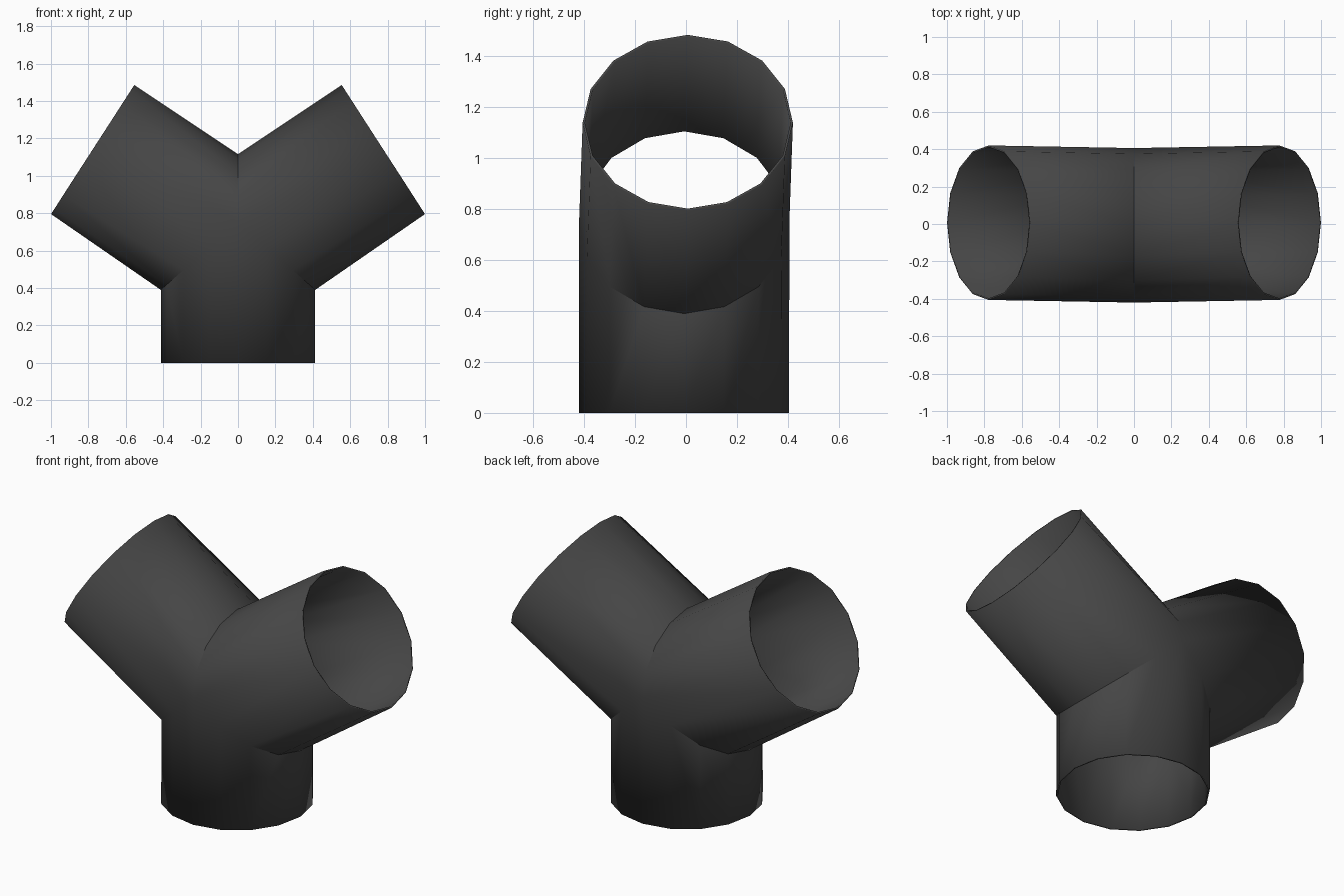
import bpy, bmesh
from math import sin, cos, tau

if "Cube" in bpy.data.objects:
    bpy.data.objects.remove(bpy.data.objects["Cube"])

SIDES = 16
R = 0.413          # pipe radius
CROTCH_Z = 0.75    # height where the three pipes meet on each side


def seam_point(a):
    """Where a branch starts: upper half joins its twin, lower half the stem."""
    c, y = cos(a), R * sin(a) - 0.007
    if c > -1e-6:
        return (0.0, y, CROTCH_Z + 0.365 * c)
    return (-R * c, y, CROTCH_Z + 0.36 * c)


def end_point(a):
    """Open end of a tilted branch."""
    return (0.777 - 0.2225 * cos(a), R * sin(a) + 0.007, 1.14 + 0.345 * cos(a))


def stem_point(a):
    """Bottom rim of the stem."""
    c = -cos(a)
    return (R * c if c > 1e-6 else 0.0, R * sin(a) - 0.008, 0.0)


bm = bmesh.new()


def bridge(fa, fb, steps, side):
    """Strip of quads between two point functions, on the given x side."""
    angles = [tau * i / SIDES for i in steps]
    rows = [[bm.verts.new((p[0] * side, p[1], p[2])) for p in map(f, angles)]
            for f in (fa, fb)]
    for i in range(len(angles) - 1):
        bm.faces.new((rows[0][i], rows[0][i + 1], rows[1][i + 1], rows[1][i]))


# two branches and the two halves of the stem
for side in (1, -1):
    bridge(seam_point, end_point, range(SIDES + 1), side)
    bridge(seam_point, stem_point, range(SIDES // 4, 3 * SIDES // 4 + 1), side)

bmesh.ops.remove_doubles(bm, verts=bm.verts, dist=0.0005)
bmesh.ops.recalc_face_normals(bm, faces=bm.faces)
outward = 0
for f in bm.faces:
    c = f.calc_center_median()
    if c.z < 0.4:
        outward += f.normal.x * c.x + f.normal.y * c.y
if outward < 0:
    bmesh.ops.reverse_faces(bm, faces=bm.faces)

mesh = bpy.data.meshes.new("y_pipe")
bm.to_mesh(mesh)
bm.free()
pipe = bpy.data.objects.new("y_pipe", mesh)
bpy.context.collection.objects.link(pipe)

# smooth round walls, crisp joints
bpy.context.view_layer.objects.active = pipe
pipe.select_set(True)
bpy.ops.object.shade_smooth_by_angle(angle=0.55)

# thin wall
wall = pipe.modifiers.new("wall", "SOLIDIFY")
wall.thickness = 0.009
wall.offset = -1

# dark pipe finish
mat = bpy.data.materials.new("dark_grey")
mat.diffuse_color = (0.06, 0.06, 0.06, 1)
mat.use_nodes = True
mat.node_tree.nodes["Principled BSDF"].inputs["Base Color"].default_value = mat.diffuse_color
mesh.materials.append(mat)
